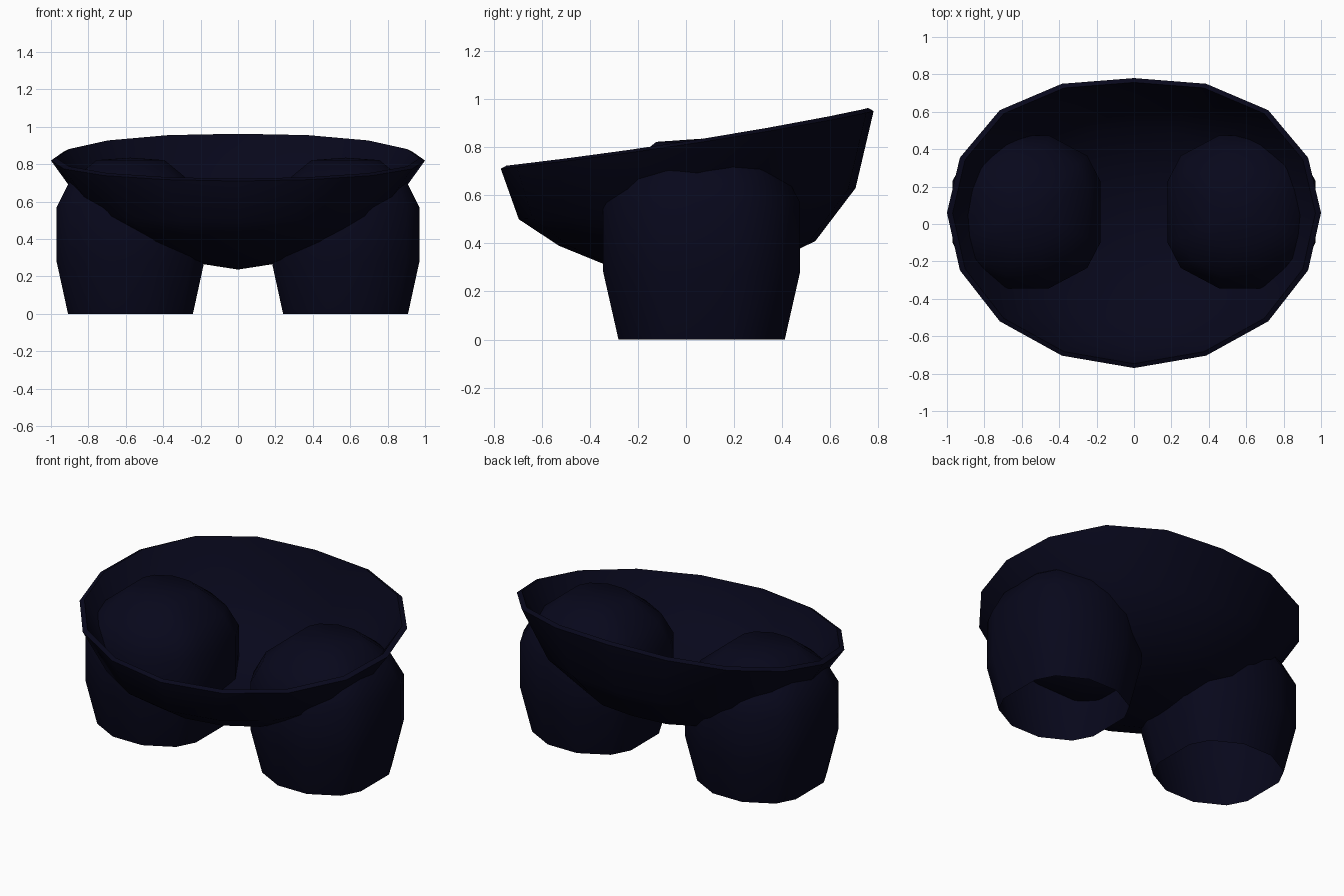
import bpy, bmesh, math

if "Cube" in bpy.data.objects:
    bpy.data.objects.remove(bpy.data.objects["Cube"])

navy = bpy.data.materials.new("dark navy")
navy.diffuse_color = (0.0022, 0.0022, 0.011, 1)
navy.use_nodes = True
navy.node_tree.nodes["Principled BSDF"].inputs["Base Color"].default_value = navy.diffuse_color


def loft(name, rings, cap_start=None, cap_end=None):
    """Skin a list of point rings, closing either end to a pole point."""
    bm = bmesh.new()
    loops = [[bm.verts.new(p) for p in ring] for ring in rings]
    n = len(loops[0])
    for a, b in zip(loops, loops[1:]):
        for i in range(n):
            j = (i + 1) % n
            bm.faces.new((a[i], a[j], b[j], b[i]))
    for loop, pole in ((loops[0], cap_start), (loops[-1], cap_end)):
        if pole:
            v = bm.verts.new(pole)
            for i in range(n):
                bm.faces.new((loop[i], loop[(i + 1) % n], v))
    bmesh.ops.recalc_face_normals(bm, faces=bm.faces)
    mesh = bpy.data.meshes.new(name)
    bm.to_mesh(mesh)
    bm.free()
    mesh.materials.append(navy)
    ob = bpy.data.objects.new(name, mesh)
    bpy.context.collection.objects.link(ob)
    bpy.context.view_layer.objects.active = ob
    ob.select_set(True)
    bpy.ops.object.shade_smooth_by_angle(angle=math.radians(50))
    ob.select_set(False)
    return ob


def bowl_ring(rx, ry, z, tilt, bulge, scale=1.0, lift=0.0):
    """Sixteen-sided oval, fuller and higher at the back than at the front."""
    pts = []
    for i in range(16):
        a = i * math.tau / 16
        s, c = math.sin(a), math.cos(a)
        full = 1 + 0.06 * (2 * s * c) ** 2 * (0.5 + 0.5 * c)
        pts.append((rx * s * scale * (1 + 0.015 * (2 * s * c) ** 2),
                    (ry * c * full + bulge * s * s) * scale + 0.005,
                    z + tilt * c * full - 0.01 * s * s + lift))
    return pts


# Hip shell: outer wall, thin rolled rim and inner wall
profile = [(0.31, 0.30, 0.295, 0.0, 0.0),
           (0.58, 0.533, 0.40, 0.01, 0.01),
           (0.81, 0.70, 0.565, 0.065, 0.03),
           (1.0, 0.775, 0.83, 0.12, 0.055)]
outer = [bowl_ring(*p) for p in profile]
lip = [bowl_ring(*profile[-1], scale=0.97, lift=0.013)]
inner = [bowl_ring(*p, scale=0.97, lift=0.012) for p in reversed(profile[:-1])]
loft("hip_shell", outer + lip + inner, (0, 0, 0.237), (0, 0, 0.25))

# Legs: rounded-square tubes, open at the bottom, domed inside the hip shell
quarter = [(0.395, 0.165), (0.325, 0.30), (0.12, 0.409)]
section = (quarter + [(-x, y) for x, y in reversed(quarter)]
           + [(-x, -y) for x, y in quarter]
           + [(x, -y) for x, y in reversed(quarter)])
leg_profile = [(0.845, 0.0), (1.0, 0.28), (1.0, 0.57), (0.835, 0.70), (0.46, 0.822)]
for side, label in ((-1, "left"), (1, "right")):
    rings = [[(side * (0.575 + r * x), 0.065 + r * y, z) for x, y in section]
             for r, z in leg_profile]
    loft(label + "_leg", rings, None, (side * 0.575, 0.065, 0.835))
